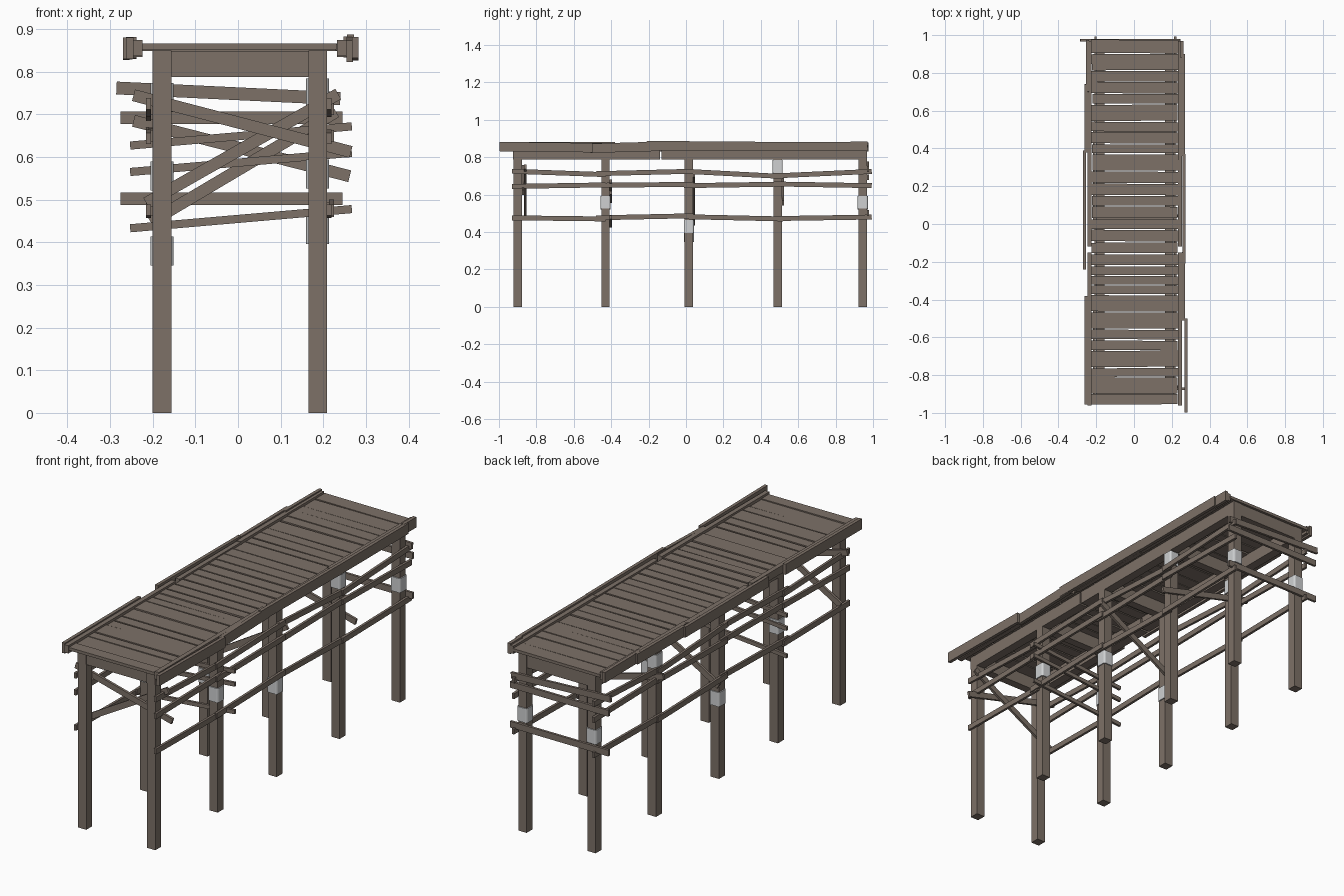
import bpy, bmesh, math, random
from mathutils import Vector, Matrix

if "Cube" in bpy.data.objects:
    bpy.data.objects.remove(bpy.data.objects["Cube"])

random.seed(7)


def material(name, rgb):
    m = bpy.data.materials.new(name)
    m.diffuse_color = (*rgb, 1)
    m.use_nodes = True
    m.node_tree.nodes["Principled BSDF"].inputs["Base Color"].default_value = m.diffuse_color
    return m


WOOD = material("weathered_wood", (0.205, 0.165, 0.137))
CLOTH = material("pale_grey_wrap", (0.62, 0.63, 0.64))


def finish(bm, name, mat):
    me = bpy.data.meshes.new(name)
    bm.to_mesh(me)
    bm.free()
    me.materials.append(mat)
    ob = bpy.data.objects.new(name, me)
    bpy.context.collection.objects.link(ob)
    return ob


def box(name, x, y, z, mat=WOOD, rot_z=0.0):
    """Box from (min, max) ranges, optionally turned a little about z."""
    bm = bmesh.new()
    size = [r[1] - r[0] for r in (x, y, z)]
    mid = Vector([(r[0] + r[1]) / 2 for r in (x, y, z)])
    bmesh.ops.create_cube(bm, size=1, matrix=Matrix.Translation(mid)
                          @ Matrix.Rotation(rot_z, 4, 'Z') @ Matrix.Diagonal((*size, 1)))
    return finish(bm, name, mat)


def bar(name, a, b, thick, height):
    """Straight board from a to b; height lies in the vertical plane."""
    a, b = Vector(a), Vector(b)
    d = (b - a).normalized()
    side = Vector((0, 0, 1)).cross(d).normalized()
    up = d.cross(side)
    rot = Matrix((d, side, up)).transposed().to_4x4()
    bm = bmesh.new()
    bmesh.ops.create_cube(bm, size=1, matrix=Matrix.Translation((a + b) / 2) @ rot
                          @ Matrix.Diagonal(((b - a).length, thick, height, 1)))
    return finish(bm, name, WOOD)


XL, XR, H = -0.178, 0.187, 0.022
BENTS = [-0.90, -0.43, 0.015, 0.49, 0.945]

# Posts and cross beams
for i, y in enumerate(BENTS):
    for side, x in (("left", XL), ("right", XR)):
        box(f"post_{side}_{i}", (x - H, x + H), (y - H, y + H), (0, 0.79))
    box(f"cross_beam_{i}", (XL + H, XR - H), (y - 0.02, y + 0.02), (0.788, 0.849))

# Long beams under the deck, in two lengths each
for side, x in (("left", XL), ("right", XR)):
    for j, (a, b) in enumerate([(-0.925, -0.14), (-0.13, 0.967)]):
        box(f"long_beam_{side}_{j}", (x - H, x + H), (a, b), (0.789, 0.85))

# Deck planks of uneven width
y, n = -0.955, 0
while y < 0.93:
    w = min(random.choice((0.045, 0.05, 0.055, 0.06, 0.085)), 0.975 - y)
    if 0.975 - (y + w) < 0.035:
        w = 0.975 - y
    dz = random.uniform(-0.002, 0.002)
    box(f"deck_plank_{n}", (-0.226 + random.uniform(-.006, .006), 0.236 + random.uniform(-.006, .006)),
        (y, y + w), (0.850 + dz, 0.864 + dz), rot_z=random.uniform(-0.008, 0.008))
    y += w + random.uniform(0.003, 0.009)
    n += 1

# Inner kerbs along both deck edges
for side, x in (("left", (-0.246, -0.224)), ("right", (0.232, 0.254))):
    for j, (a, b) in enumerate([(-0.96, -0.15), (-0.12, 0.34), (0.34, 0.97)]):
        d = 0.003 * (j % 2)
        box(f"kerb_{side}_{j}", x, (a, b), (0.838 - d, 0.875 - d))

# Outer edge boards, in lapped pieces: x centre, y ends, z at ends
for side, pieces in {
    "left": [(-0.253, -0.955, -0.38, 0.855, 0.857), (-0.262, -0.24, 0.39, 0.855, 0.853),
             (-0.255, 0.38, 0.74, 0.854, 0.857), (-0.246, 0.70, 0.975, 0.857, 0.855)],
    "right": [(0.275, -0.998, -0.50, 0.857, 0.851), (0.262, -0.51, -0.15, 0.848, 0.858),
              (0.264, -0.21, 0.37, 0.862, 0.858), (0.263, 0.36, 0.90, 0.857, 0.857),
              (0.255, 0.88, 0.97, 0.858, 0.858)]}.items():
    for j, (x, a, b, za, zb) in enumerate(pieces):
        bar(f"edge_board_{side}_{j}", (x, a, za), (x, b, zb), 0.016, 0.05)

# Long side rails: slightly crooked lapped lengths on both faces
ENDS = [(-0.93, -0.43), (-0.48, 0.04), (-0.01, 0.52), (0.47, 0.993)]
ROWS = {"upper": [(.725, .707), (.712, .725), (.725, .697), (.700, .724)],
        "middle": [(.644, .652), (.650, .655), (.648, .656), (.657, .648)],
        "lower": [(.476, .470), (.476, .487), (.482, .470), (.472, .480)]}
for side, x in (("left", XL - H - 0.007), ("right", XR + H + 0.007)):
    for row, heights in ROWS.items():
        for j, ((a, b), (za, zb)) in enumerate(zip(ENDS, heights)):
            s = 0.003 if j % 2 else -0.003
            bar(f"side_rail_{row}_{side}_{j}", (x + s, a, za), (x + s, b, zb), 0.012, 0.026)

# Braces across the bents: bent index, x/z start, x/z end, height
BRACES = [
    (4, -0.285, 0.762, 0.240, 0.737, 0.030), (4, -0.275, 0.692, 0.245, 0.692, 0.030),
    (4, -0.275, 0.502, 0.245, 0.502, 0.030), (1, -0.253, 0.627, 0.267, 0.672, 0.019),
    (1, -0.253, 0.565, 0.267, 0.610, 0.019), (1, -0.253, 0.433, 0.267, 0.478, 0.019),
    (0, -0.245, 0.745, 0.265, 0.612, 0.028), (3, -0.245, 0.685, 0.262, 0.555, 0.028),
    (0, -0.215, 0.492, 0.235, 0.748, 0.028), (2, -0.205, 0.448, 0.230, 0.706, 0.028)]
for j, (i, xa, za, xb, zb, h) in enumerate(BRACES):
    y = BENTS[i] + H + 0.006 + (0.012 if j == 8 else 0)
    bar(f"brace_{j}", (xa, y, za), (xb, y, zb), 0.012, h)

# Wraps bound round the posts (rounded square sleeves)
for i, zl, zr in [(1, 0.555, 0.56), (2, 0.38, 0.43), (3, 0.74, 0.75), (4, 0.555, 0.56)]:
    for side, x, z in (("left", XL, zl), ("right", XR, zr)):
        ob = box(f"post_wrap_{side}_{i}", (x - 0.027, x + 0.027),
                 (BENTS[i] - 0.027, BENTS[i] + 0.027), (z - 0.034, z + 0.034), CLOTH)
        bm = bmesh.new()
        bm.from_mesh(ob.data)
        upright = [e for e in bm.edges if abs(e.verts[0].co.z - e.verts[1].co.z) > 0.01]
        bmesh.ops.bevel(bm, geom=upright, offset=0.010, segments=3, profile=0.5, affect='EDGES')
        bm.to_mesh(ob.data)
        bm.free()
